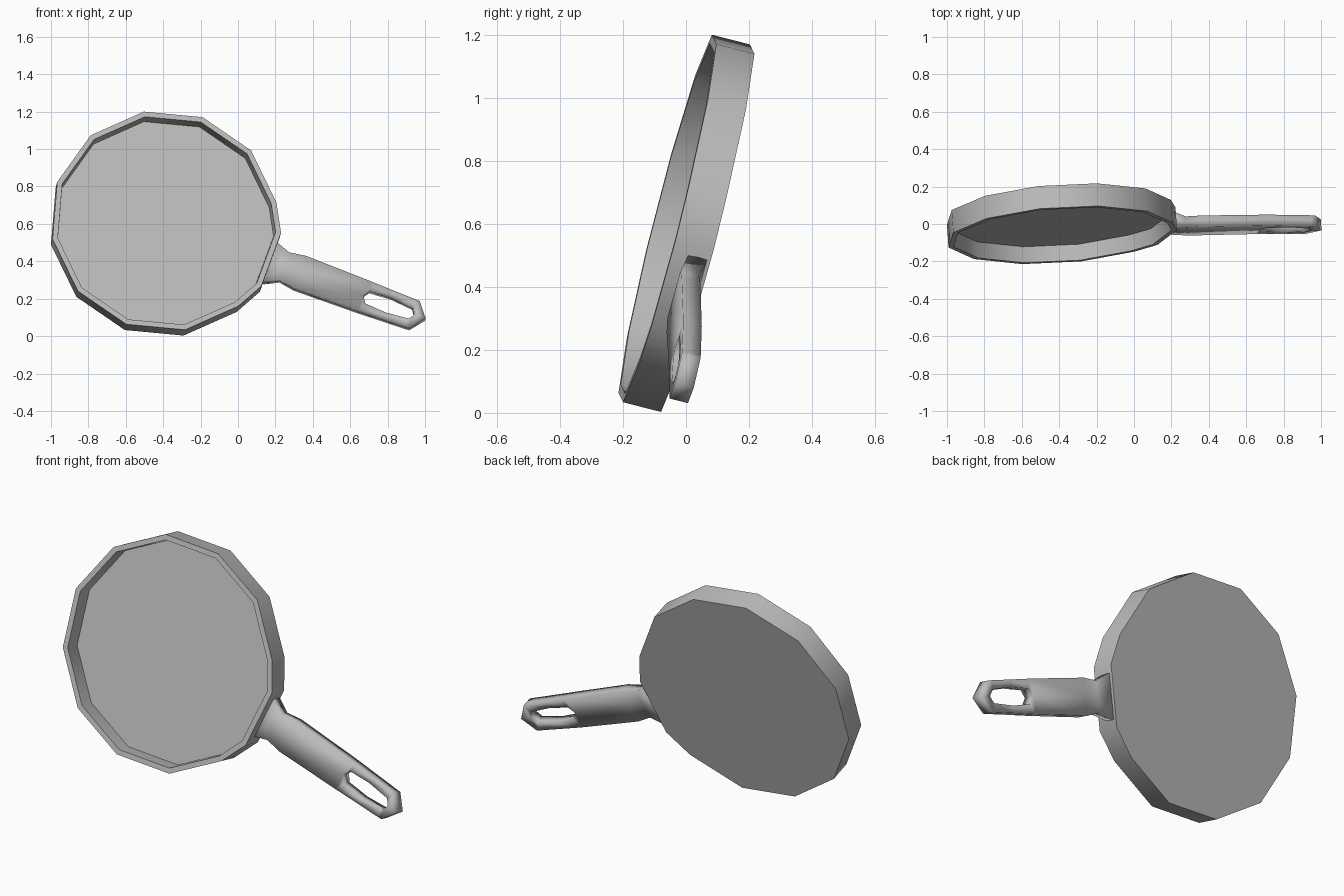
import bpy
import bmesh
from math import cos, sin, radians
from mathutils import Matrix, Vector

cube = bpy.data.objects.get("Cube")
if cube:
    bpy.data.objects.remove(cube, do_unlink=True)

# One plain grey metal
metal = bpy.data.materials.new("grey_metal")
metal.use_nodes = True
GREY = (0.5, 0.5, 0.5, 1)
metal.diffuse_color = GREY
metal.node_tree.nodes["Principled BSDF"].inputs["Base Color"].default_value = GREY

# Tilted frame: local x runs along the handle, local z out of the open side
lean_x, lean_z, turn = 0.07, 0.255, radians(-19.9)
normal = Vector((lean_x, -1, lean_z)).normalized()
along = Vector((cos(turn), lean_x * cos(turn) + lean_z * sin(turn), sin(turn))).normalized()
across = normal.cross(along)
frame = Matrix((along, across, normal)).transposed().to_4x4()
frame.translation = (-0.393, -0.059, 0.617)


def add_object(name, bm):
    mesh = bpy.data.meshes.new(name)
    bm.to_mesh(mesh)
    bm.free()
    mesh.materials.append(metal)
    obj = bpy.data.objects.new(name, mesh)
    bpy.context.collection.objects.link(obj)
    obj.matrix_world = frame
    return obj


def smooth(obj):
    bpy.ops.object.select_all(action='DESELECT')
    obj.select_set(True)
    bpy.context.view_layer.objects.active = obj
    bpy.ops.object.shade_smooth_by_angle(angle=radians(35))


# Pan body: twelve-sided, with a wide flat side where the handle joins
outline = [(0.607, 0.157)]
outline += [(0.61 * cos(radians(30 * k)), 0.61 * sin(radians(30 * k))) for k in range(1, 12)]
outline += [(0.607, -0.157)]

bm = bmesh.new()
rings = []
for scale, z in ((1, -0.125), (1, 0), (0.953, 0), (0.945, -0.087)):
    rings.append([bm.verts.new((x * scale, y * scale, z)) for x, y in outline])
count = len(outline)
for low, high in zip(rings, rings[1:]):
    for i in range(count):
        j = (i + 1) % count
        bm.faces.new((low[i], low[j], high[j], high[i]))
bm.faces.new(rings[0][::-1])
bm.faces.new(rings[-1])
smooth(add_object("pan_body", bm))

# Handle: stations of (distance, hole half width, half width, front height)
stations = (
    (0.600, 0, 0.115, -0.053),
    (0.684, 0, 0.080, -0.036),
    (0.775, 0, 0.094, -0.039),
    (1.135, 0, 0.088, -0.053),
    (1.160, 0.038, 0.087, -0.054),
    (1.280, 0.046, 0.083, -0.056),
    (1.405, 0.034, 0.079, -0.058),
    (1.428, 0, 0.078, -0.058),
    (1.489, 0, 0, -0.058),
)
bm = bmesh.new()
for side in (1, -1):
    for (x0, in0, out0, z0), (x1, in1, out1, z1) in zip(stations, stations[1:]):
        points = [(x0, in0 * side, z0), (x1, in1 * side, z1),
                  (x1, out1 * side, z1), (x0, out0 * side, z0)]
        points = list(dict.fromkeys(points))
        if side < 0:
            points.reverse()
        bm.faces.new([bm.verts.new(p) for p in points])
bmesh.ops.remove_doubles(bm, verts=bm.verts, dist=0.0005)
handle = add_object("handle", bm)
solid = handle.modifiers.new("thickness", 'SOLIDIFY')
solid.thickness = 0.061
solid.offset = -1
smooth(handle)
